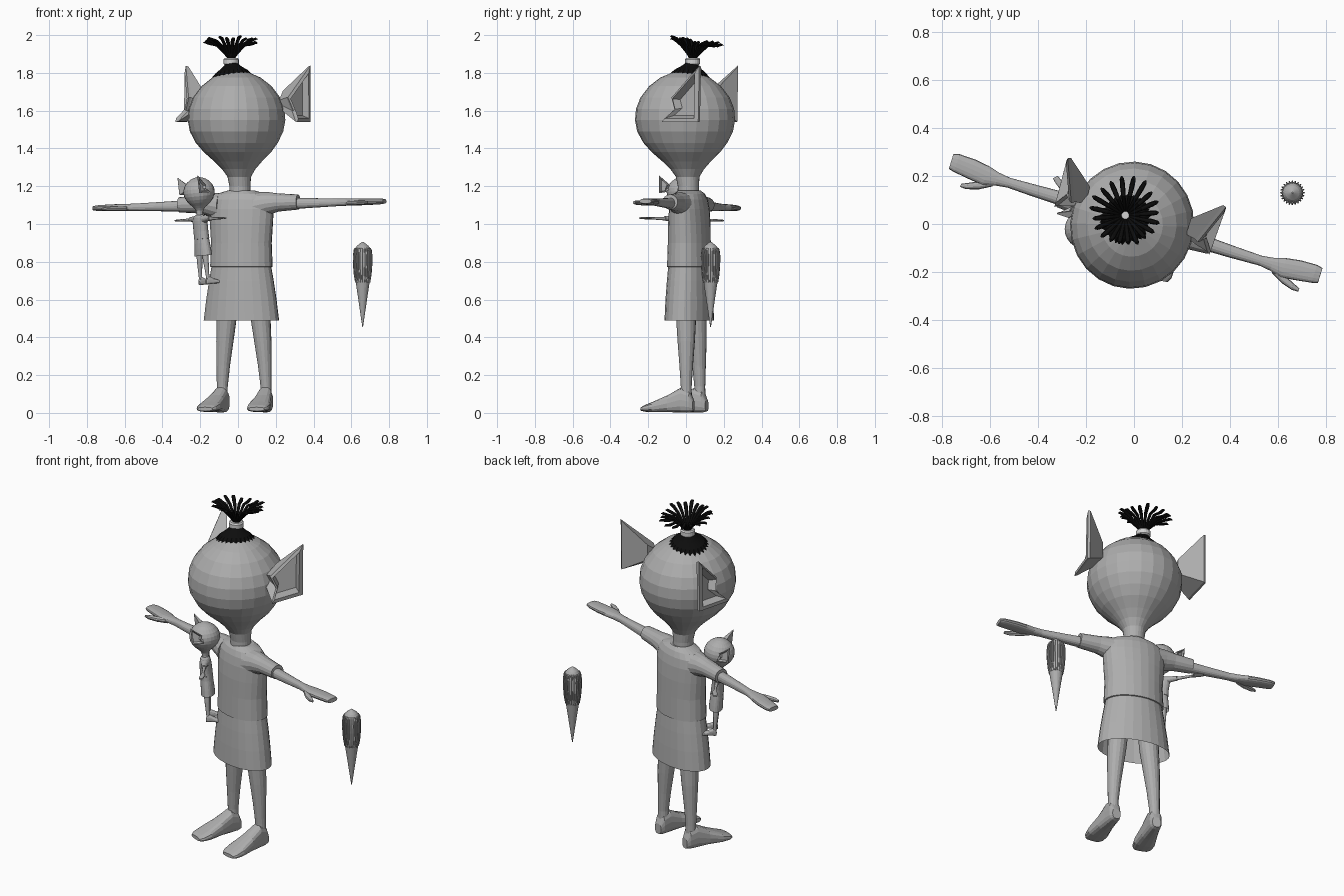
import bpy, bmesh, math, random
from mathutils import Matrix, Vector

if "Cube" in bpy.data.objects:
    bpy.data.objects.remove(bpy.data.objects["Cube"])

random.seed(4)


def material(name, c):
    m = bpy.data.materials.new(name)
    m.diffuse_color = (*c, 1)
    m.use_nodes = True
    m.node_tree.nodes["Principled BSDF"].inputs["Base Color"].default_value = m.diffuse_color
    return m


GREY = material("soft grey", (0.42, 0.42, 0.42))
PALE = material("pale grey", (0.65, 0.65, 0.65))
BLACK = material("hair black", (0.004, 0.004, 0.004))


def finish(name, bm, mat, M, smooth=False):
    bmesh.ops.transform(bm, matrix=M, verts=bm.verts)
    bmesh.ops.recalc_face_normals(bm, faces=bm.faces)
    me = bpy.data.meshes.new(name)
    bm.to_mesh(me)
    bm.free()
    me.materials.append(mat)
    ob = bpy.data.objects.new(name, me)
    bpy.context.collection.objects.link(ob)
    for p in me.polygons:
        p.use_smooth = smooth
    return ob


def skin(name, loops, mat, M, cap0=True, cap1=True, smooth=False):
    """Bridge a list of equal-length point loops."""
    bm = bmesh.new()
    L = [[bm.verts.new(p) for p in loop] for loop in loops]
    n = len(L[0])
    for a, b in zip(L, L[1:]):
        for i in range(n):
            j = (i + 1) % n
            bm.faces.new((a[i], a[j], b[j], b[i]))
    if cap0:
        bm.faces.new(L[0])
    if cap1:
        bm.faces.new(L[-1])
    return finish(name, bm, mat, M, smooth)


def ring(c, u, v, n=20, p=1.0):
    """Super-ellipse loop round c with half axes u and v."""
    def f(t):
        return math.copysign(abs(t) ** p, t)
    c, u, v = Vector(c), Vector(u), Vector(v)
    return [c + u * f(math.cos(2 * math.pi * i / n)) + v * f(math.sin(2 * math.pi * i / n))
            for i in range(n)]


def zring(x, y, z, a, b, n=24):
    return ring((x, y, z), (a, 0, 0), (0, b, 0), n)


def xring(x, y, z, a, b, n=16, p=1.0):
    return ring((x, y, z), (0, a, 0), (0, 0, b), n, p)


def yring(x, y, z, a, b, n=16, p=0.7):
    return ring((x, y, z), (a, 0, 0), (0, 0, b), n, p)


def figure(pre, M):
    # head and neck in one lathe
    prof = [(1.12, .058), (1.2, .056), (1.25, .062), (1.29, .088), (1.33, .125), (1.38, .178),
            (1.43, .217), (1.49, .247), (1.55, .258), (1.61, .253), (1.67, .230),
            (1.73, .185), (1.775, .128), (1.80, .07), (1.812, .02)]
    loops = []
    for z, r in prof:
        k = min(1, max(0, (z - 1.2) / .25))
        loops.append(zring(.006 - .012 * k, .015 - .022 * k, z, r, r * (1 + .03 * k)))
    skin(pre + "head", loops, GREY, M)

    # tunic, open at the hem, with a lip at the waist
    tunic = [(.49, .206, .122), (.6, .192, .118), (.7, .176, .112), (.772, .163, .106),
             (.774, .17, .112), (.9, .165, .108), (1.0, .172, .105), (1.08, .178, .098),
             (1.13, .168, .088), (1.16, .135, .075), (1.178, .07, .058)]
    skin(pre + "tunic", [zring(.012, .022, z, a, b) for z, a, b in tunic], GREY, M, cap0=False)

    roll = Matrix.Translation((0, 0, 1.097)) @ Matrix.Rotation(-.023, 4, 'Y')
    for s, side in ((1, "right_"), (-1, "left_")):
        S = Matrix.Diagonal((s, 1, 1, 1))
        A = M @ roll @ S
        # sleeve, arm with flat mitten hand, thumb
        skin(pre + side + "sleeve", [xring(x, .014, z, a, b) for x, z, a, b in (
            (.1, -.005, .075, .075), (.165, .008, .06, .06), (.22, .012, .05, .048),
            (.33, .012, .042, .04))], GREY, A)
        skin(pre + side + "arm", [xring(x, y, .005, a, b, p=.85) for x, y, a, b in (
            (.3, .012, .03, .03), (.42, .01, .026, .025), (.55, .01, .021, .02),
            (.60, .01, .028, .019), (.65, .01, .042, .019), (.71, .018, .043, .018),
            (.78, .024, .039, .016), (.805, .024, .033, .012))], GREY, A)
        skin(pre + side + "thumb", [xring(x, y, 0, a, b, 10) for x, y, a, b in (
            (.61, -.005, .02, .014), (.66, -.035, .018, .014), (.71, -.054, .014, .012),
            (.738, -.06, .007, .007))], GREY, A)

        # leg
        D = M @ Matrix.Translation((.02, .04, 0)) @ S
        skin(pre + side + "leg", [zring(x, y, z, r, r, 16) for x, y, z, r in (
            (.122, .005, .06, .03), (.121, .005, .14, .029), (.115, .003, .25, .036),
            (.105, .0, .38, .046), (.094, -.004, .5, .053), (.085, -.006, .68, .058))], GREY, D)
        # wedge foot
        F = D @ Matrix.Translation((.122, 0, 0)) @ Matrix.Rotation(math.radians(5), 4, 'Z')
        skin(pre + side + "foot", [yring(0, y, z, a, h) for y, z, a, h in (
            (.045, .038, .024, .03), (.025, .06, .034, .057), (-.02, .069, .039, .067),
            (-.09, .05, .048, .046), (-.17, .032, .06, .028), (-.215, .024, .056, .018),
            (-.235, .02, .042, .010))], GREY, F)

        # ear: pointed cup with a hollow face and a stem into the head
        rim = [Vector(p) for p in ((.345, .18, 1.838), (.347, .175, 1.54), (.338, -.03, 1.54),
                                   (.298, .03, 1.60), (.275, .005, 1.67))]
        mid = sum(rim, Vector()) / 5
        stem = [Vector((.22, .05, 1.645)) + Vector((0, (p - mid).y * .4, (p - mid).z * .3))
                for p in rim]
        inner = [p.lerp(mid, .2) + Vector((.004, -.004, 0)) for p in rim]
        deep = [p.lerp(mid, .35) + Vector((-.03, .02, 0)) for p in rim]
        skin(pre + side + "ear", [stem, [p.lerp(mid, .02) + Vector((-.012, .008, 0)) for p in rim],
                                  rim, inner, deep], GREY, M @ S)


# main figure, turned a little to its right
figure("", Matrix.Rotation(math.radians(-17.2), 4, 'Z'))
# small doll at its side, facing across
figure("doll_", Matrix.Translation((-.16, -.02, .68)) @ Matrix.Rotation(-.1, 4, 'Y')
       @ Matrix.Rotation(math.radians(120), 4, 'Z') @ Matrix.Scale(.315, 4))

# hair cap: ragged cone lying on the crown
I = Matrix.Identity(4)
HX, HY = -.036, .035
N = 48


def head_z(x, y):
    q = 1 - ((x + .006) ** 2 + (y + .007) ** 2) / .258 ** 2
    return 1.55 + .262 * math.sqrt(max(q, 0))


cap_loops = []
for r, lift in ((.112, -.005), (.085, .012), (.055, .025), (.03, .045)):
    loop = []
    for i in range(N):
        t = 2 * math.pi * i / N
        rr = r * (1 if i % 2 or r < .1 else .87)
        x, y = HX + rr * math.cos(t), HY - .012 * r / .1 + rr * math.sin(t)
        loop.append((x, y, head_z(x, y) + lift))
    cap_loops.append(loop)
skin("hair_cap", cap_loops, BLACK, I, cap0=False)

# hair band
skin("hair_band", [zring(HX, HY, z, r, r, 20) for z, r in (
    (1.842, .034), (1.848, .04), (1.872, .04), (1.88, .034), (1.88, .02))], PALE, I)

# tuft of fanned hair locks
K = 20
for i in range(K):
    t = 2 * math.pi * (i + .3) / K
    d = Vector((math.cos(t), math.sin(t), 0))
    w = Vector((-d.y, d.x, 0))
    R = .142 + .022 * d.y + random.uniform(-.01, .01)
    tip = 1.968 - .018 * d.y + random.uniform(-.008, .008)
    base = Vector((HX, HY, 0))
    loops = []
    for r, z, a in ((.012, 1.87, .004), (.25 * R, 1.905, .007), (.5 * R, 1.945, .009),
                    (.78 * R, tip - .004, .011), (.94 * R, tip + .004, .009), (R, tip, .003)):
        loops.append(ring(base + d * r + Vector((0, 0, z)), w * a,
                          (Vector((0, 0, 1)) - d * .6).normalized() * a * .7, 8))
    skin("hair_lock", loops, BLACK, I)

# floating spike: long cone with domed cap
P = Matrix.Translation((.66, .13, 0))
skin("spike_core", [zring(0, 0, z, r, r, 24) for z, r in (
    (.455, .002), (.60, .023), (.70, .038), (.78, .045), (.84, .045), (.868, .042),
    (.885, .03), (.906, .003))], GREY, P)
# ribs round the thick part
for i in range(24):
    Q = P @ Matrix.Rotation(2 * math.pi * i / 24, 4, 'Z')
    skin("spike_rib", [ring((r, 0, z), (.005, 0, 0), (0, .0035, 0), 6) for z, r in (
        (.69, .035), (.73, .042), (.78, .046), (.83, .047), (.862, .043), (.872, .039))],
        GREY, Q)
